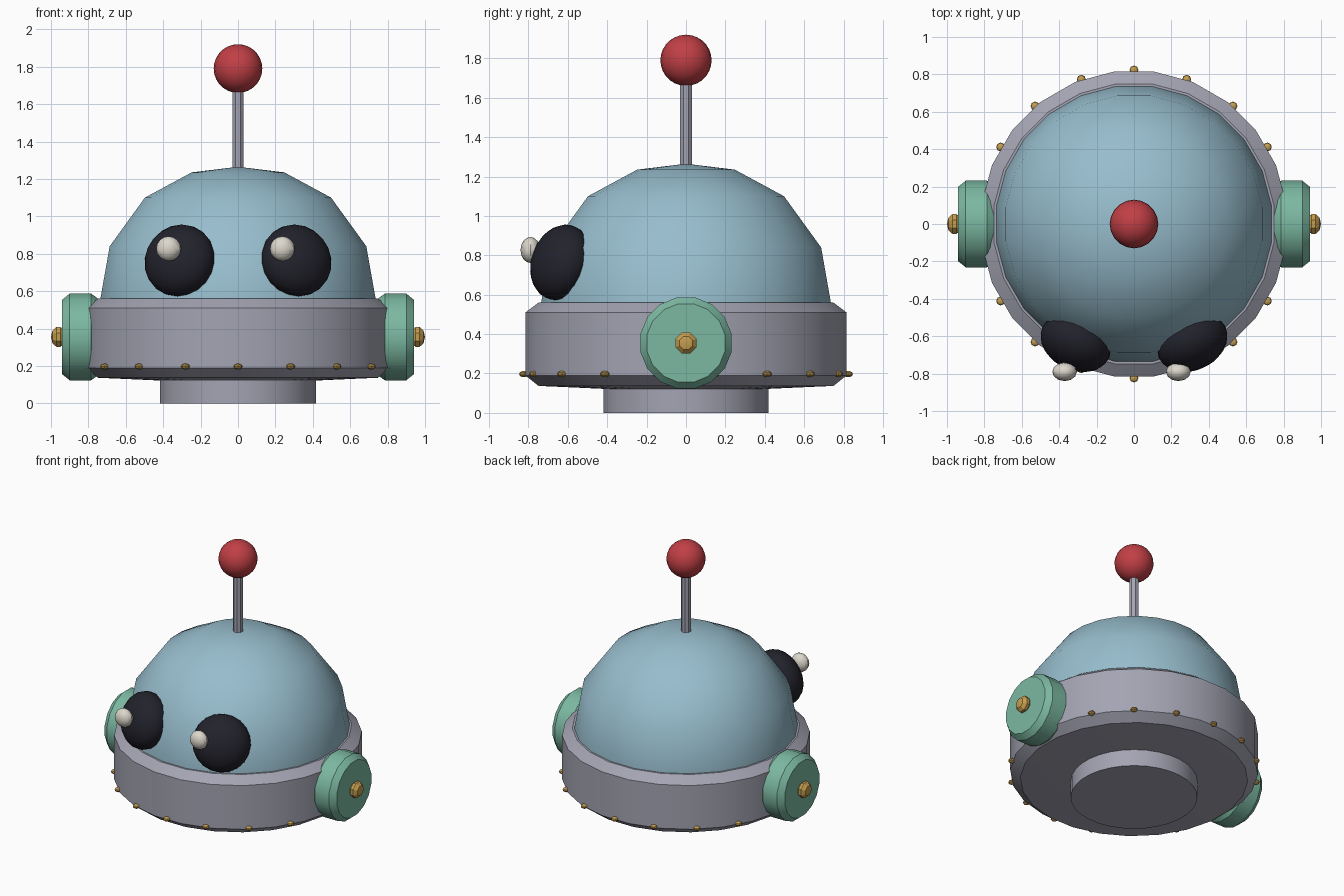
import bpy, bmesh, math
from mathutils import Matrix, Vector

if "Cube" in bpy.data.objects:
    bpy.data.objects.remove(bpy.data.objects["Cube"])


def material(name, rgb):
    m = bpy.data.materials.new(name)
    m.diffuse_color = (*rgb, 1)
    m.use_nodes = True
    m.node_tree.nodes["Principled BSDF"].inputs["Base Color"].default_value = m.diffuse_color
    return m


GREY = material("warm_grey", (0.37, 0.37, 0.45))
BLUE = material("pale_blue", (0.31, 0.51, 0.61))
GREEN = material("mint_green", (0.20, 0.48, 0.36))
GOLD = material("gold", (0.56, 0.34, 0.08))
RED = material("red", (0.53, 0.05, 0.06))
BLACK = material("near_black", (0.016, 0.016, 0.025))
WHITE = material("off_white", (0.72, 0.68, 0.60))


def finish(name, bm, mat, matrix=Matrix()):
    bm.transform(matrix)
    bmesh.ops.recalc_face_normals(bm, faces=bm.faces)
    mesh = bpy.data.meshes.new(name)
    bm.to_mesh(mesh)
    bm.free()
    mesh.materials.append(mat)
    ob = bpy.data.objects.new(name, mesh)
    bpy.context.collection.objects.link(ob)
    bpy.ops.object.select_all(action='DESELECT')
    ob.select_set(True)
    bpy.context.view_layer.objects.active = ob
    bpy.ops.object.shade_smooth_by_angle(angle=math.radians(32))
    return ob


def lathe(name, profile, sides, mat, matrix=Matrix()):
    """Turn (radius, height) points around z; radius 0 makes a pole."""
    bm = bmesh.new()
    rings = []
    for r, z in profile:
        if r == 0:
            rings.append([bm.verts.new((0, 0, z))] * sides)
        else:
            angles = [2 * math.pi * (i + 0.5) / sides for i in range(sides)]
            rings.append([bm.verts.new((r * math.cos(a), r * math.sin(a), z)) for a in angles])
    for a, b in zip(rings, rings[1:]):
        for i in range(sides):
            j = (i + 1) % sides
            bm.faces.new(dict.fromkeys((a[i], a[j], b[j], b[i])))
    if profile[0][0]:
        bm.faces.new(rings[0])
    if profile[-1][0]:
        bm.faces.new(rings[-1])
    return finish(name, bm, mat, matrix)


def ball(name, centre, radii, mat, u=16, v=10, rotation=Matrix()):
    bm = bmesh.new()
    bmesh.ops.create_uvsphere(bm, u_segments=u, v_segments=v, radius=1)
    m = Matrix.Translation(centre) @ rotation @ Matrix.Diagonal((*radii, 1))
    return finish(name, bm, mat, m)


# Body: foot, collar and dome
lathe("foot", [(0.42, 0), (0.42, 0.14)], 32, GREY)
lathe("collar", [(0.42, 0.122), (0.755, 0.137), (0.822, 0.19), (0.822, 0.51), (0.755, 0.56), (0.70, 0.56)],
      24, GREY)
dome = lathe("dome", [(0.742, 0.50), (0.742, 0.56), (0.692, 0.84), (0.502, 1.10), (0.25, 1.235), (0, 1.265)],
             24, BLUE)

# Antenna
lathe("antenna_rod", [(0.033, 1.24), (0.033, 1.70)], 8, GREY)
ball("antenna_ball", (0, 0, 1.79), (0.13, 0.13, 0.13), RED, 20, 14)

# Ears with bolts
for side, s in (("left", -1), ("right", 1)):
    turn = Matrix.Translation((0, 0, 0.355)) @ Matrix.Rotation(s * math.pi / 2, 4, 'Y')
    lathe(side + "_ear", [(0.203, 0.74), (0.236, 0.785), (0.236, 0.90), (0.203, 0.94)], 16, GREEN, turn)
    lathe(side + "_ear_bolt", [(0.04, 0.93), (0.058, 0.95), (0.058, 0.97), (0.036, 0.992), (0, 1.0)],
          8, GOLD, turn)

    # Eye lies along the dome surface, its glint always up and to one side
    normal = Vector((s * 0.41, -0.86, 0.30))
    facing = normal.to_track_quat('Z', 'Y').to_matrix().to_4x4()
    ball(side + "_eye", (s * 0.312, -0.635, 0.764), (0.197, 0.197, 0.14), BLACK, 20, 12, facing)
    ball(side + "_eye_glint", (s * 0.304 - 0.067, -0.79, 0.827), (0.066, 0.05, 0.066), WHITE, 12, 8)

# Rivets around the collar
for k in range(18):
    a = math.radians(20 * k + 90)
    ball("rivet", (0.823 * math.cos(a), 0.823 * math.sin(a), 0.197), (0.024, 0.024, 0.016), GOLD, 8, 6)
